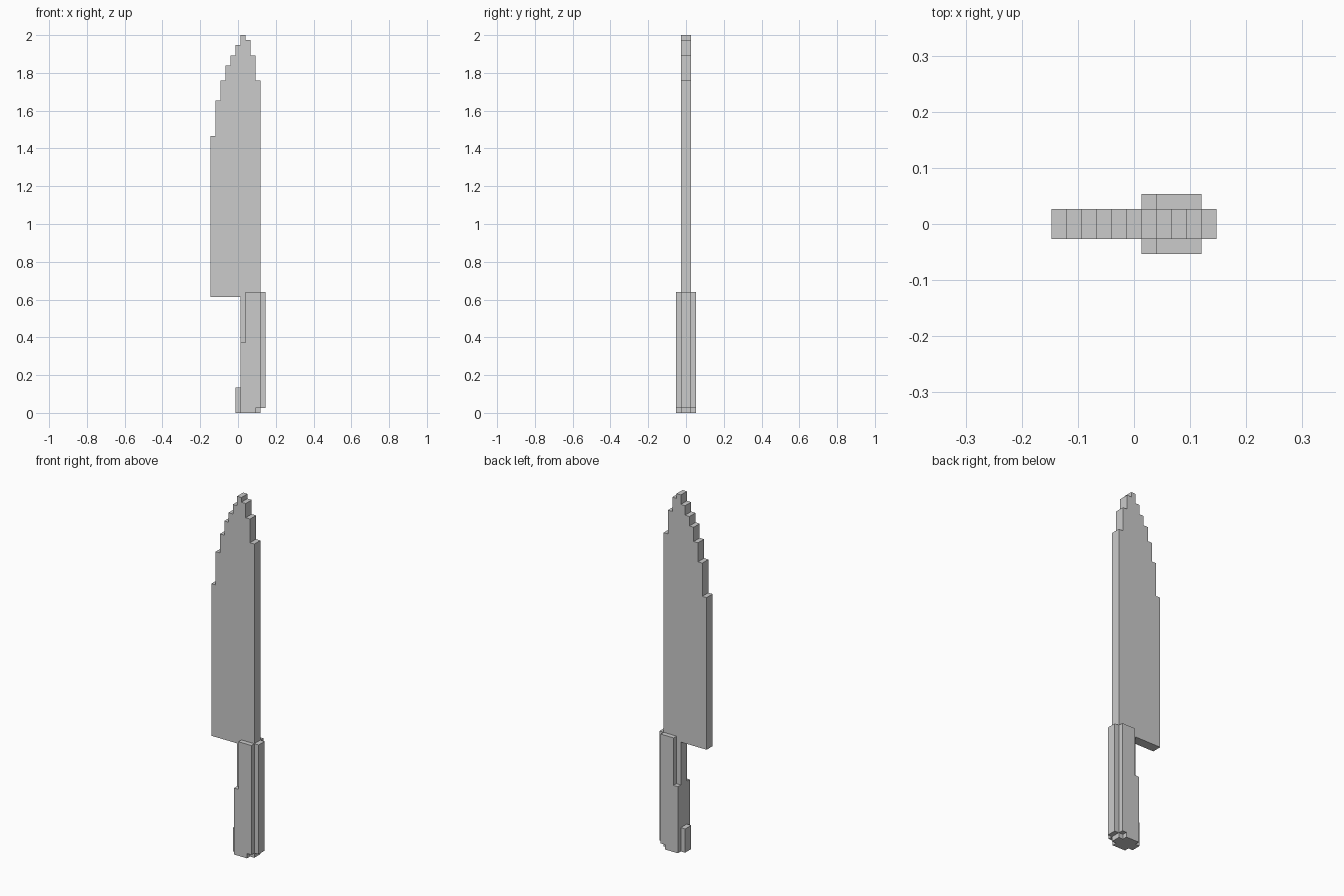
import bpy, bmesh

if "Cube" in bpy.data.objects:
    bpy.data.objects.remove(bpy.data.objects["Cube"])

U = 2 / 75  # one block unit


def box(name, x0, x1, y0, y1, z0, z1):
    """Block given by column, depth and height limits in block units."""
    bm = bmesh.new()
    bmesh.ops.create_cube(bm, size=1)
    for v in bm.verts:
        v.co.x *= (x1 - x0) * U
        v.co.y *= (y1 - y0) * U
        v.co.z *= (z1 - z0) * U
    mesh = bpy.data.meshes.new(name)
    bm.to_mesh(mesh)
    bm.free()
    ob = bpy.data.objects.new(name, mesh)
    ob.location = (((x0 + x1) / 2 - 5.5) * U, (y0 + y1) / 2 * U, (z0 + z1) / 2 * U)
    bpy.context.collection.objects.link(ob)
    return ob


# Blade: stepped blocks narrowing to the tip (left, right, bottom, top)
blade_steps = [
    (0, 9, 23, 55), (1, 9, 55, 62), (2, 9, 62, 66), (3, 9, 66, 69),
    (4, 9, 69, 71), (5, 8, 71, 73), (6, 8, 73, 74), (6, 7, 74, 75),
]
for i, (x0, x1, z0, z1) in enumerate(blade_steps):
    box(f"blade_step_{i + 1}", x0, x1, -1, 1, z0, z1)

# Spine along the back of the blade
box("blade_spine", 9, 10, -1, 1, 23, 66)

# Handle core, back strip and heel bump
box("handle_core", 6, 10, -1, 1, 1, 23)
box("handle_back", 10, 11, -1, 1, 1, 24)
box("handle_heel", 5, 6, -1, 1, 0, 5)

# Grip plates on both faces
for side, y0, y1 in (("front", -2, -1), ("back", 1, 2)):
    box(f"grip_lower_{side}", 6, 10, y0, y1, 1, 14)
    box(f"grip_upper_{side}", 7, 10, y0, y1, 14, 24)

# Butt cap under the handle
box("butt_cap", 6, 9, -2, 2, 0, 1)
box("butt_cap_back", 9, 10, -1, 1, 0, 1)
